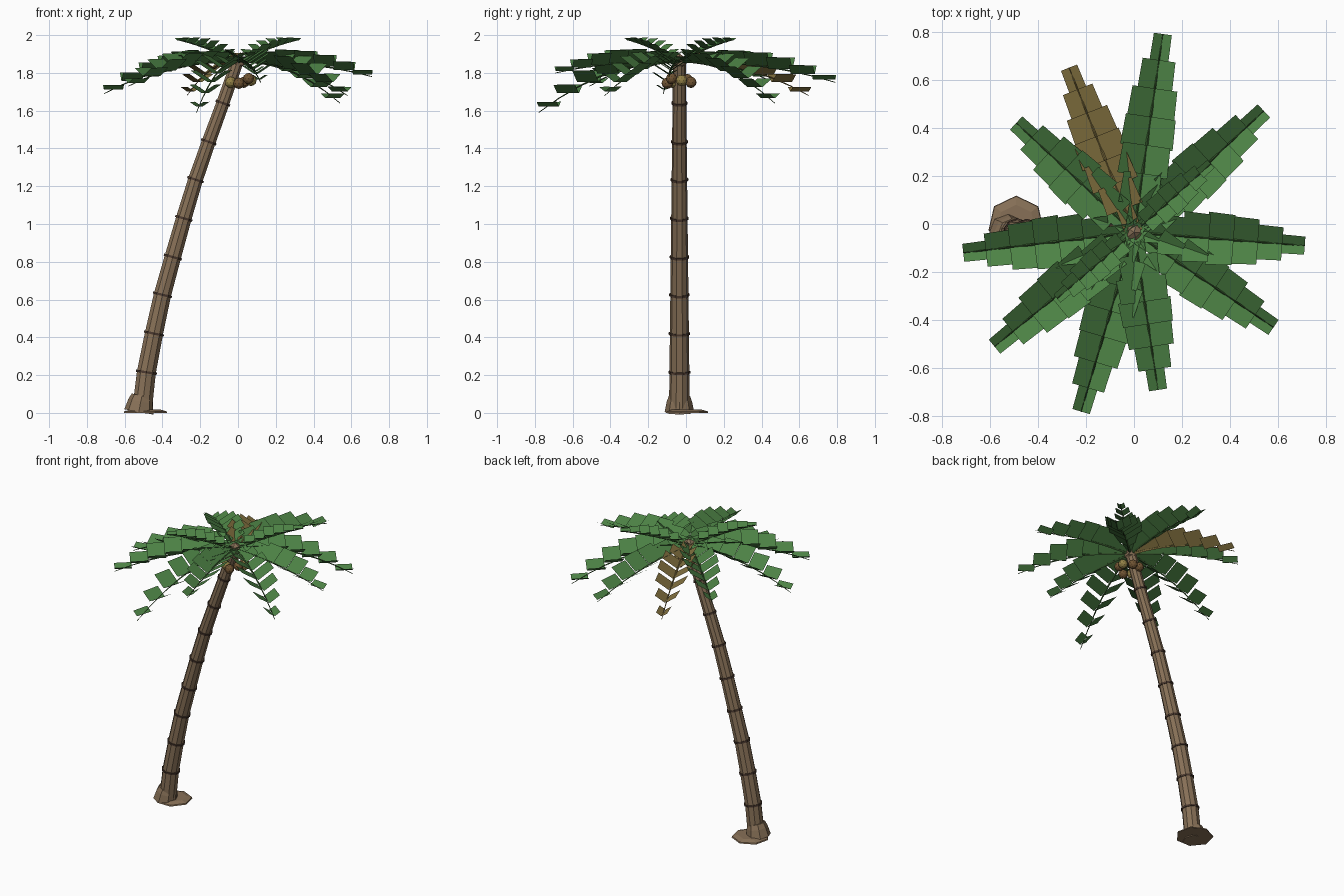
import bpy, bmesh, math
from mathutils import Vector, Matrix

if "Cube" in bpy.data.objects:
    bpy.data.objects.remove(bpy.data.objects["Cube"])


def material(name, rgb):
    m = bpy.data.materials.new(name)
    lin = [c / 12.92 if c < 0.04 else ((c + 0.055) / 1.055) ** 2.4 for c in rgb]
    m.diffuse_color = (*lin, 1)
    m.use_nodes = True
    m.node_tree.nodes["Principled BSDF"].inputs["Base Color"].default_value = m.diffuse_color
    return m


BARK = material("bark brown", (0.53, 0.44, 0.34))
RING = material("dark ring brown", (0.29, 0.22, 0.18))
LEAF = material("leaf green", (0.30, 0.51, 0.27))
STEM = material("stem green", (0.23, 0.37, 0.19))
DRY = material("dry leaf", (0.53, 0.46, 0.26))
NUT = material("coconut brown", (0.44, 0.33, 0.20))
YOUNG = material("young coconut", (0.58, 0.51, 0.28))


def finish(name, bm, *mats):
    me = bpy.data.meshes.new(name)
    bm.to_mesh(me)
    bm.free()
    for m in mats:
        me.materials.append(m)
    ob = bpy.data.objects.new(name, me)
    bpy.context.collection.objects.link(ob)
    return ob


def tube(bm, pts, radii, n, mat=0):
    """Loft n-sided rings along a path, with capped ends."""
    loops = []
    for i, p in enumerate(pts):
        t = (pts[min(i + 1, len(pts) - 1)] - pts[max(i - 1, 0)]).normalized()
        side = Vector((0, 0, 1)).cross(t)
        side = side.normalized() if side.length > 1e-4 else Vector((0, 1, 0))
        up = t.cross(side)
        loops.append([bm.verts.new(p + radii[i] * (math.cos(a) * side + math.sin(a) * up))
                      for a in (2 * math.pi * k / n for k in range(n))])
    faces = [bm.faces.new((a[k], a[(k + 1) % n], b[(k + 1) % n], b[k]))
             for a, b in zip(loops, loops[1:]) for k in range(n)]
    faces += [bm.faces.new(loops[0][::-1]), bm.faces.new(loops[-1])]
    for f in faces:
        f.material_index = mat


# Leaning trunk: x position for each height of the rings
CY = -0.035
PATH = [(-0.51, 0.0), (-0.485, 0.215), (-0.445, 0.42), (-0.40, 0.625), (-0.345, 0.825),
        (-0.287, 1.03), (-0.225, 1.235), (-0.155, 1.435), (-0.08, 1.64), (0.0, 1.87)]
pts = [Vector((x, CY, z)) for x, z in PATH]
radii = [0.055 - 0.021 * i / 9 for i in range(10)]
bm = bmesh.new()
tube(bm, pts, radii, 10)
finish("trunk", bm, BARK)

# Dark rings around the trunk
bm = bmesh.new()
for i in range(1, 9):
    d = (pts[i + 1] - pts[i - 1]).normalized() * 0.006
    tube(bm, [pts[i] - d, pts[i] + d], [radii[i] + 0.006] * 2, 10)
finish("trunk_rings", bm, RING)

# Flared foot and flat root mound
bm = bmesh.new()
tube(bm, [Vector((-0.525, CY, 0.005)), Vector((-0.515, CY, 0.06)), Vector((-0.508, CY, 0.09))],
     [0.078, 0.067, 0.056], 8)
finish("trunk_foot", bm, BARK)
bm = bmesh.new()
tube(bm, [Vector((-0.49, 0, 0)), Vector((-0.49, 0, 0.008)), Vector((-0.49, 0, 0.018))],
     [0.118, 0.115, 0.08], 7)
finish("root_mound", bm, BARK)

# Crown bulb where the fronds meet
bm = bmesh.new()
bmesh.ops.create_icosphere(bm, subdivisions=1, radius=0.042,
                           matrix=Matrix.Translation((0, CY, 1.86)))
finish("crown_bulb", bm, BARK)

# Coconuts hanging around the trunk top
for i, (ang, z) in enumerate([(10, 1.76), (70, 1.75), (140, 1.765), (215, 1.75), (265, 1.745), (320, 1.77)]):
    a = math.radians(ang)
    bm = bmesh.new()
    loc = (0.01 + 0.06 * math.cos(a), CY + 0.065 * math.sin(a), z)
    bmesh.ops.create_icosphere(bm, subdivisions=2, radius=0.03, matrix=Matrix.Translation(loc))
    finish(f"coconut_{i + 1}", bm, YOUNG if i in (0, 3) else NUT)


def frond(name, tip, tip_z, width, rise, leaf, stem):
    """Drooping midrib carrying stepped pairs of V-folded leaf plates."""
    base = Vector((0, CY, 0))
    run = Vector((tip[0], tip[1], 0)) - base
    out = run.normalized()
    side = Vector((-out.y, out.x, 0))

    def rib(t):
        return base + run * t + Vector((0, 0, 1.86 + rise * t + (tip_z - 1.86 - rise) * t * t))

    bm = bmesh.new()
    tube(bm, [rib(t / 7) for t in range(8)], [0.009 - 0.001 * t for t in range(8)], 4, 1)
    profile = [0.35, 0.75, 0.95, 1.0, 0.9, 0.66, 0.36]
    for i, w in enumerate(profile):
        t0, t1 = i / 7, min(1.0, (i + 1.08) / 7)
        z = rib((i + 0.6) / 7).z
        for s in (-1, 1):
            hw = w * width
            quad = []
            for t, k in ((t0, 0.02), (t1, 0.02), (t1, 0.95), (t0, 1.0)):
                p = base + run * t + side * (s * hw * k)
                p.z = z + 0.65 * hw * k
                quad.append(bm.verts.new(p))
            bm.faces.new(quad if s > 0 else quad[::-1])
    finish(name, bm, leaf, stem)


# Ten large drooping fronds, one of them dry: tip x, tip y, tip z
LARGE = [(0.12, 0.79, 1.75), (0.54, 0.47, 1.64), (0.71, -0.09, 1.78), (0.58, -0.43, 1.68),
         (0.10, -0.69, 1.80), (-0.22, -0.78, 1.59), (-0.58, -0.51, 1.73),
         (-0.71, -0.12, 1.69), (-0.49, 0.42, 1.77)]
for i, (x, y, z) in enumerate(LARGE):
    frond(f"frond_{i + 1}", (x, y), z, 0.11, 0.03, LEAF, STEM)
frond("dry_frond", (-0.27, 0.65), 1.68, 0.105, 0.03, DRY, DRY)

# Two young fronds rising above the crown
frond("young_frond_1", (0.32, 0.25), 1.975, 0.065, 0.16, LEAF, STEM)
frond("young_frond_2", (-0.32, -0.31), 1.975, 0.065, 0.16, LEAF, STEM)
